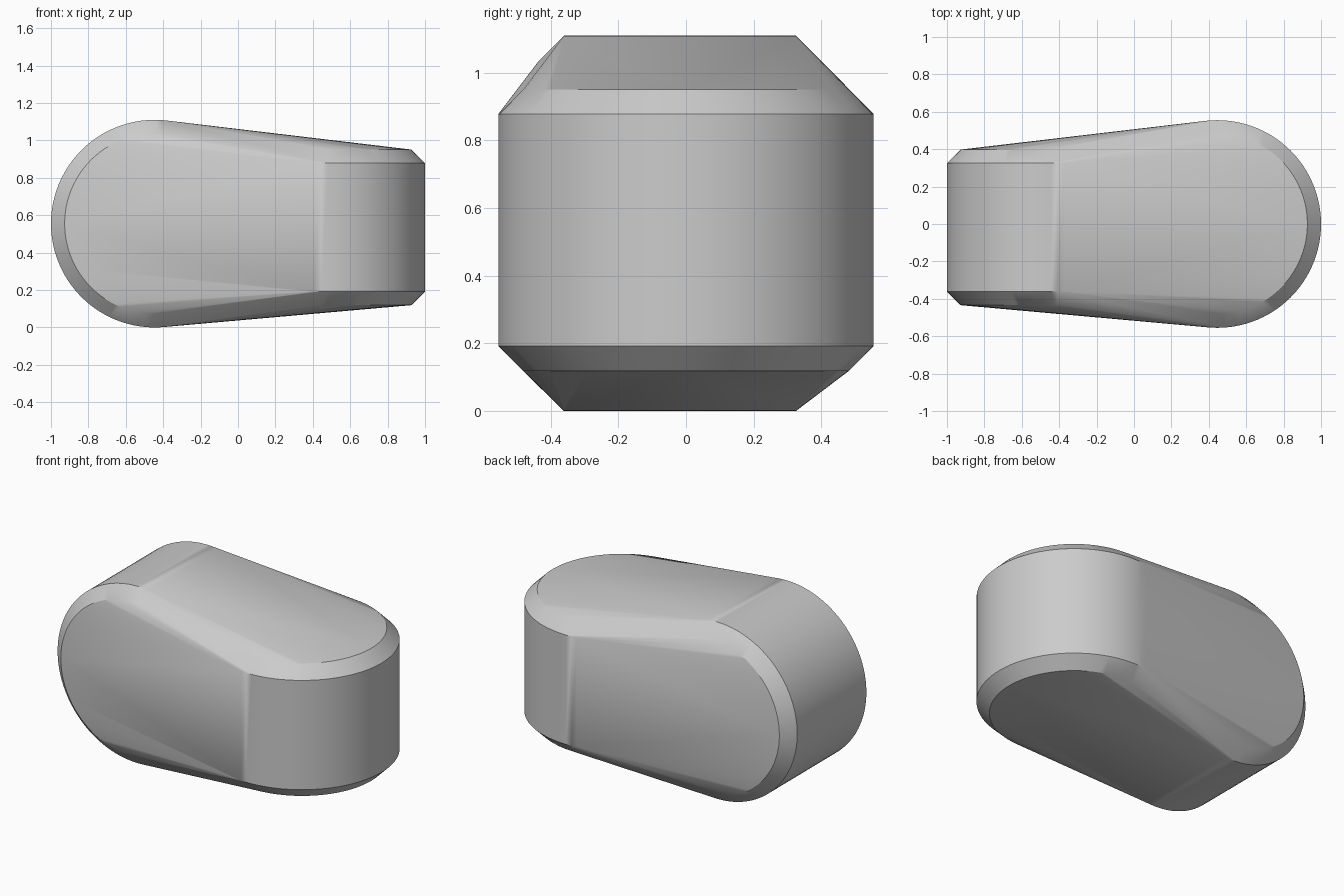
import bpy, bmesh, math
from mathutils import Vector

cube = bpy.data.objects.get("Cube")
if cube:
    bpy.data.objects.remove(cube, do_unlink=True)

SEG = 96         # sides of each round end
RADIUS = 0.555
CHAMFER = 0.073

grey = bpy.data.materials.new("plain_grey")
grey.use_nodes = True
color = (0.6, 0.6, 0.6, 1)
grey.diffuse_color = color
grey.node_tree.nodes["Principled BSDF"].inputs["Base Color"].default_value = color


def chamfered_drum(bm, center, half_width, axis, side):
    """Add the points of a drum with chamfered rims."""
    rims = ((half_width, RADIUS), (half_width + CHAMFER, RADIUS - CHAMFER))
    for offset, radius in rims:
        for sign in (-1, 1):
            for i in range(SEG):
                a = 2 * math.pi * i / SEG
                bm.verts.new(center + axis * sign * offset
                             + Vector((1, 0, 0)) * radius * math.cos(a)
                             + side * radius * math.sin(a))


# Two crossed drums wrapped in one taut skin
Y, Z = Vector((0, 1, 0)), Vector((0, 0, 1))
bm = bmesh.new()
chamfered_drum(bm, Vector((-0.445, -0.018, 0.555)), 0.343, Y, Z)
chamfered_drum(bm, Vector((0.445, 0, 0.535)), 0.343, Z, Y)
hull = bmesh.ops.convex_hull(bm, input=bm.verts)
bmesh.ops.delete(bm, geom=[v for v in bm.verts if not v.link_faces], context='VERTS')
bmesh.ops.dissolve_limit(bm, angle_limit=0.002, verts=bm.verts, edges=bm.edges)
bmesh.ops.recalc_face_normals(bm, faces=bm.faces)

mesh = bpy.data.meshes.new("rounded_body")
bm.to_mesh(mesh)
bm.free()
body = bpy.data.objects.new("rounded_body", mesh)
bpy.context.collection.objects.link(body)
mesh.materials.append(grey)

# Smooth skin with crisp rims
bpy.ops.object.select_all(action='DESELECT')
body.select_set(True)
bpy.context.view_layer.objects.active = body
bpy.ops.object.shade_smooth_by_angle(angle=math.radians(30))
